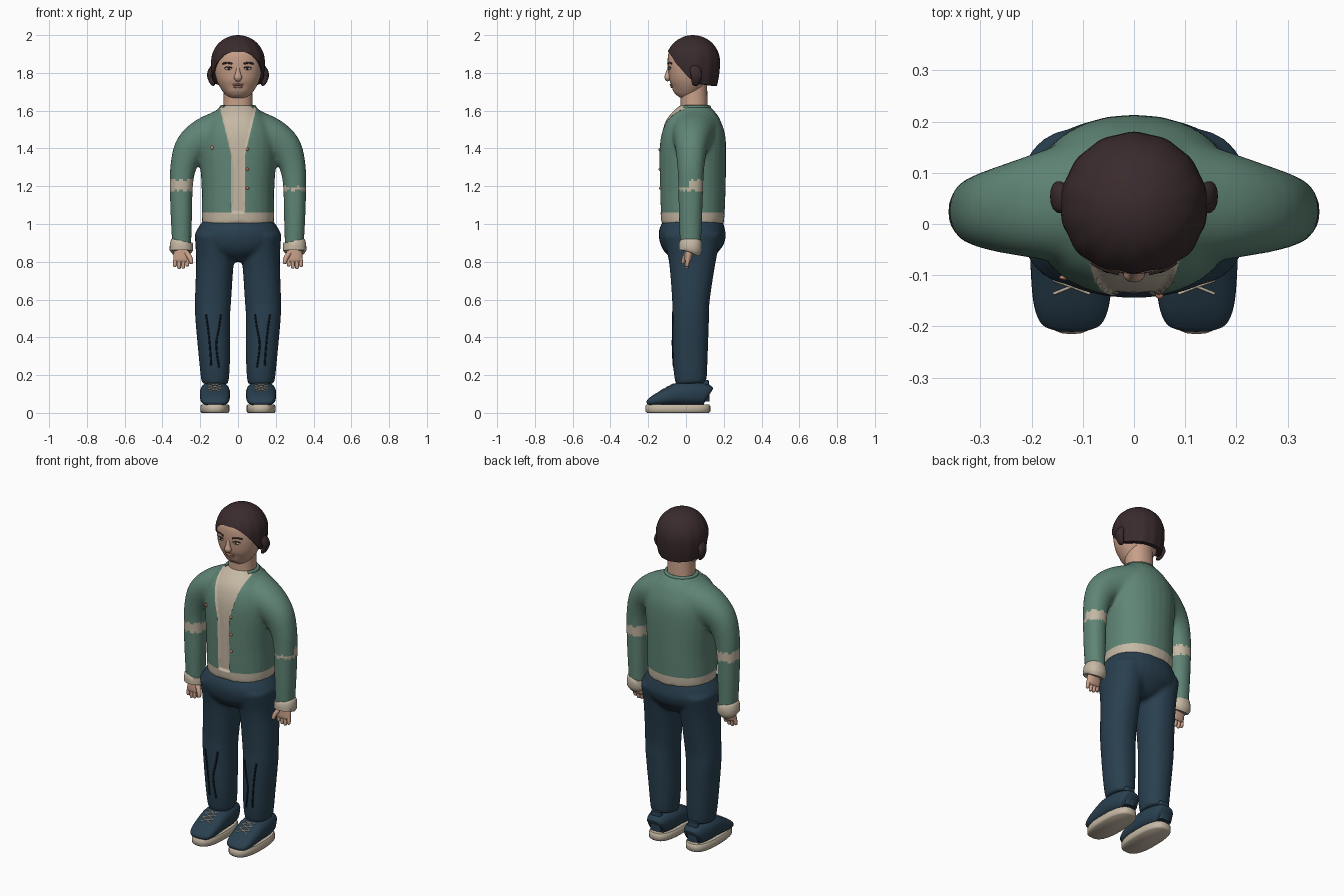
import bpy, bmesh, math, random
from mathutils import Vector, Matrix
from mathutils.bvhtree import BVHTree

random.seed(4)
cube = bpy.data.objects.get("Cube")
if cube:
    bpy.data.objects.remove(cube)


def material(name, *rgb):
    m = bpy.data.materials.new(name)
    m.use_nodes = True
    m.diffuse_color = (*rgb, 1)
    m.node_tree.nodes["Principled BSDF"].inputs["Base Color"].default_value = (*rgb, 1)
    return m


GREEN = material("jacket green", .115, .235, .18)
CREAM = material("cream", .56, .48, .37)
DENIM = material("dark denim", .022, .05, .078)
CREASE = material("crease dark", .006, .012, .02)
SKIN = material("skin", .58, .35, .25)
HAIR = material("dark brown hair", .042, .024, .026)
LIP = material("lip rose", .42, .2, .15)
DARK = material("eye dark", .015, .01, .01)
BUTTON = material("button orange", .55, .22, .14)
SIDES = (("left", 1), ("right", -1))


def finish(name, bm, mat, angle=50):
    bmesh.ops.recalc_face_normals(bm, faces=bm.faces)
    me = bpy.data.meshes.new(name)
    bm.to_mesh(me)
    bm.free()
    me.materials.append(mat)
    me.shade_smooth()
    me.set_sharp_from_angle(angle=math.radians(angle))
    ob = bpy.data.objects.new(name, me)
    bpy.context.collection.objects.link(ob)
    return ob


def smooth_rows(rows, steps):
    """Resample rows of numbers with a Catmull-Rom spline."""
    out, pts = [], [rows[0], *rows, rows[-1]]
    for a, b, c, d in zip(pts, pts[1:], pts[2:], pts[3:]):
        for k in range(steps):
            t = k / steps
            out.append([q + t / 2 * (r - p + t * (2*p - 5*q + 4*r - s + t * (3*(q - r) + s - p)))
                        for p, q, r, s in zip(a, b, c, d)])
    return out + [list(rows[-1])]


def loft(bm, rows, side=1, steps=4, power=2.2, n=28):
    """Sweep superellipse rings; each row is x, y, z, radius u, radius v."""
    rows = smooth_rows(rows, steps)
    centers = [Vector((r[0] * side, r[1], r[2])) for r in rows]
    rings = []
    for i, (c, r) in enumerate(zip(centers, rows)):
        t = (centers[min(i + 1, len(rows) - 1)] - centers[max(i - 1, 0)]).normalized()
        u = Vector((1, 0, 0)) if abs(t.y) > .7 else Vector((0, 1, 0)).cross(t).normalized()
        v = t.cross(u)
        ring = []
        for k in range(n):
            a = math.tau * k / n
            ca, sa = math.cos(a), math.sin(a)
            pu = math.copysign(abs(ca) ** (2 / power), ca) * r[3]
            pv = math.copysign(abs(sa) ** (2 / power), sa) * r[4]
            ring.append(bm.verts.new(c + u * pu + v * pv))
        rings.append(ring)
    for a, b in zip(rings, rings[1:]):
        for k in range(n):
            bm.faces.new((a[k], a[k - 1], b[k - 1], b[k]))
    bm.faces.new(rings[0])
    bm.faces.new(rings[-1])


def part(name, mat, rows, side=1, **kw):
    bm = bmesh.new()
    loft(bm, rows, side, **kw)
    return finish(name, bm, mat)


def ball(name, mat, loc, size):
    bm = bmesh.new()
    bmesh.ops.create_uvsphere(bm, u_segments=16, v_segments=10, radius=1,
                              matrix=Matrix.LocRotScale(Vector(loc), None, Vector(size)))
    return finish(name, bm, mat)


def cord(name, mat, pts, depth):
    cu = bpy.data.curves.new(name, 'CURVE')
    cu.dimensions, cu.bevel_depth, cu.bevel_resolution = '3D', depth, 2
    cu.use_fill_caps = True
    sp = cu.splines.new('POLY')
    sp.points.add(len(pts) - 1)
    for p, q in zip(sp.points, pts):
        p.co = (*q, 1)
    cu.materials.append(mat)
    ob = bpy.data.objects.new(name, cu)
    bpy.context.collection.objects.link(ob)


def surface(ob, point, direction):
    hit = BVHTree.FromPolygons([v.co for v in ob.data.vertices],
                               [p.vertices for p in ob.data.polygons]).ray_cast(Vector(point), Vector(direction))[0]
    return hit or Vector(point)


def front(ob, x, z):
    return surface(ob, (x, -1, z), (0, 1, 0))


def fuse(ob, iterations=5):
    """Blend overlapping volumes into one skin."""
    re = ob.modifiers.new("blend", 'REMESH')
    re.mode, re.voxel_size, re.use_smooth_shade = 'VOXEL', .011, True
    sm = ob.modifiers.new("soften", 'SMOOTH')
    sm.iterations = iterations
    me = bpy.data.meshes.new_from_object(ob.evaluated_get(bpy.context.evaluated_depsgraph_get()))
    ob.modifiers.clear()
    ob.data = me


# Jacket: torso and sleeves blended, then cut along the front opening and hem
bm = bmesh.new()
loft(bm, [(0, .035, 1.0, .19, .165), (0, .035, 1.06, .192, .17), (0, .035, 1.2, .193, .175),
          (0, .035, 1.4, .205, .178), (0, .037, 1.5, .19, .166), (0, .042, 1.57, .145, .135),
          (0, .045, 1.625, .09, .085)])
for _, s in SIDES:
    loft(bm, [(.09, .042, 1.475, .13, .13), (.18, .034, 1.455, .104, .105), (.25, .028, 1.40, .088, .085),
              (.288, .026, 1.31, .07, .072), (.3, .025, 1.2, .061, .066), (.3, .024, 1.05, .057, .062),
              (.298, .024, .88, .05, .055)], s)
jacket = finish("jacket", bm, GREEN)
fuse(jacket)
bm = bmesh.new()
bm.from_mesh(jacket.data)
cuts = [((0, 0, 1.06), (0, 0, 1))]
for s in (1, -1):
    cuts += [((s * .038, 0, 0), (1, 0, 0)), ((s * .038, 0, 1.37), (.23, 0, -s * .055))]
for co, no in cuts:
    bmesh.ops.bisect_plane(bm, geom=bm.verts[:] + bm.edges[:] + bm.faces[:], plane_co=co, plane_no=no)
shirt = set()
for f in bm.faces:
    x, y, z = f.calc_center_median()
    f.smooth = True
    opening = y < .0 and abs(x) < max(.038, .038 + (z - 1.37) * .24)
    low = 1.175 + random.uniform(-.006, .006)
    thin = x > 0 and y < .02
    high = (1.195 if thin else 1.235) + random.uniform(-.008, .008)
    armband = abs(x) > .225 and low < z < high
    hem = abs(x) < .225 and z < 1.06
    f.material_index = 1 if opening or armband or hem else 0
    if opening and z > 1.06:
        shirt.add(f)
sink = [v for v in bm.verts if all(f in shirt for f in v.link_faces)]
for v in sink:
    v.co.y += .008
bm.to_mesh(jacket.data)
bm.free()
jacket.data.materials.append(CREAM)
cord("collar", GREEN, [(.088 * math.sin(a), .042 - .08 * math.cos(a), 1.618)
                       for a in [.9 + k * (math.tau - 1.8) / 24 for k in range(25)]], .011)
for i, z in enumerate((1.395, 1.29, 1.19)):
    ball(f"button_{i + 1}", BUTTON, front(jacket, .05, z), (.008, .008, .008))
ball("chest_badge", BUTTON, front(jacket, -.135, 1.405), (.011, .005, .011))

# Trousers: hips and legs blended
bm = bmesh.new()
loft(bm, [(0, .035, 1.03, .175, .15), (0, .035, .99, .205, .168), (0, .033, .94, .228, .178),
          (0, .033, .88, .205, .162), (0, .035, .83, .12, .12), (0, .035, .8, .05, .07)])
for _, s in SIDES:
    loft(bm, [(.115, .033, .94, .115, .155), (.122, .033, .8, .1, .124), (.132, .026, .6, .096, .1),
              (.134, .024, .5, .092, .098), (.125, .022, .3, .083, .093), (.122, .024, .2, .076, .087),
              (.122, .026, .155, .07, .08)], s)
trousers = finish("trousers", bm, DENIM)
fuse(trousers, 4)
for side, s in SIDES:
    for i, line in enumerate(([(.09, .52), (.1, .45), (.115, .36), (.1, .24)],
                              [(.17, .52), (.158, .44), (.148, .34), (.142, .25)])):
        cord(f"{side}_shin_crease_{i + 1}", CREASE,
             [front(trousers, s * p[0], p[1]) for p in smooth_rows(line, 4)], .005)

for side, s in SIDES:
    # Shoes
    part(side + "_sole", CREAM, [(.122, -.043, 0, .07, .163), (.122, -.043, .008, .077, .172),
                                 (.122, -.043, .036, .077, .172), (.122, -.043, .045, .071, .165)],
         s, steps=1, power=2.6, n=40)
    shoe = part(side + "_shoe", DENIM, [
        (.122, .12, .09, .045, .045), (.122, .1, .098, .062, .058), (.122, .03, .102, .077, .065),
        (.122, -.04, .099, .08, .061), (.122, -.1, .084, .079, .047), (.122, -.16, .067, .073, .032),
        (.122, -.195, .055, .058, .018), (.122, -.207, .05, .03, .008)], s, power=2.5)
    part(side + "_heel_tab", DENIM, [(.122, .098, .06, .034, .026), (.122, .1, .12, .034, .024),
                                     (.122, .104, .175, .03, .016)], s, power=4)
    for i, y in enumerate((-.06, -.085, -.11)):
        for d in (1, -1):
            row = [(d * -.035, y), (0, y - .012), (d * .035, y - .026)]
            cord(f"{side}_lace_{i + 1}_{'a' if d > 0 else 'b'}", CREAM,
                 [surface(shoe, (s * .122 + a, b, 1), (0, 0, -1)) for a, b in smooth_rows(row, 3)], .003)

    # Cuffs and hands
    part(side + "_cuff", CREAM, [(.298, .024, .91, .05, .052), (.299, .024, .905, .059, .06),
                                 (.3, .024, .86, .062, .061), (.3, .022, .85, .05, .05)], s, steps=2)
    part(side + "_palm", SKIN, [(.3, .02, .875, .032, .026), (.298, .015, .845, .043, .022),
                                (.298, .01, .81, .043, .018), (.298, .008, .798, .036, .012)], s)
    for i in range(4):
        x, drop = .266 + i * .0215, (.775, .764, .762, .772)[i]
        part(f"{side}_finger_{i + 1}", SKIN, [(x, .01, .82, .011, .012), (x * 1.01, .006, .79, .0105, .011),
                                              (x * 1.01, .004, drop + .005, .009, .009),
                                              (x * 1.01, .004, drop, .004, .004)], s, n=10)
    part(side + "_thumb", SKIN, [(.275, .008, .85, .014, .015), (.254, -.008, .82, .013, .013),
                                 (.247, -.016, .795, .01, .01), (.246, -.017, .788, .004, .004)], s, n=10)

# Neck, head and face
part("neck", SKIN, [(0, .044, 1.56, .085, .075), (0, .043, 1.63, .077, .072), (0, .04, 1.78, .076, .07)])
head = part("head", SKIN, [(0, -.035, 1.672, .025, .025), (0, -.027, 1.685, .055, .05),
                           (0, -.008, 1.72, .09, .083), (0, .008, 1.77, .116, .103),
                           (0, .022, 1.84, .127, .121), (0, .03, 1.91, .118, .116),
                           (0, .036, 1.97, .06, .06)], n=40)
part("nose", SKIN, [(0, -.08, 1.84, .01, .012), (0, -.09, 1.8, .013, .017),
                    (0, -.094, 1.775, .022, .02), (0, -.088, 1.76, .012, .012)], n=16)
for i, (z, h) in enumerate(((1.737, .006), (1.726, .007))):
    ball(("upper_lip", "lower_lip")[i], LIP, front(head, 0, z), (.03 - i * .005, .009, h))
for side, s in SIDES:
    spot = front(head, s * .05, 1.822)
    ball(side + "_eye", CREAM, spot, (.019, .006, .008))
    ball(side + "_iris", DARK, spot + Vector((0, -.003, 0)), (.008, .005, .007))
    for name, z, x0, x1, d in (("brow", 1.851, .03, .082, .005), ("eyelid", 1.829, .03, .072, .003)):
        arc = [(x0, z - .003), ((x0 + x1) / 2, z + .003), (x1, z - .003)]
        cord(f"{side}_{name}", HAIR, [front(head, s * a, b) for a, b in smooth_rows(arc, 3)], d)
    # Swept side locks
    part(side + "_hair_lock", HAIR, [(.125, .04, 1.84, .012, .02), (.142, .05, 1.81, .017, .03),
                                     (.148, .055, 1.78, .015, .028), (.135, .05, 1.745, .012, .02),
                                     (.125, .048, 1.735, .005, .01)], s, n=14)

# Hair: a bob whose lower edge rises over the forehead
EDGE = smooth_rows([(0, 1.912), (.4, 1.905), (.76, 1.87), (1.1, 1.82), (1.6, 1.755),
                    (2.2, 1.737), (math.pi, 1.73)], 6)


def hairline(a):
    for (a0, z0), (a1, z1) in zip(EDGE, EDGE[1:]):
        if a <= a1:
            return z0 + (z1 - z0) * (a - a0) / (a1 - a0)
    return EDGE[-1][1]


bm = bmesh.new()
crown = bm.verts.new((0, .037, 2))
N, ROWS = 84, 16
columns = []
for k in range(N):
    a = math.tau * k / N
    bottom, col = hairline(min(a, math.tau - a)), []
    for j in range(1, ROWS + 3):
        t = min(j / ROWS, 1)
        z = 2 - (2 - bottom) * (1 - math.cos(t * math.pi / 2))
        d = z - 1.86
        r = math.sqrt(max(0, 1 - (d / .14) ** 2)) if d > 0 else 1 - 7 * d * d
        r *= 1 + .012 * t * math.cos(14 * a)
        r *= 1 - .1 * max(0, j - ROWS)
        col.append(bm.verts.new((.143 * r * math.sin(a), .037 - .142 * r * math.cos(a), z)))
    columns.append(col)
for k in range(N):
    a, b = columns[k - 1], columns[k]
    bm.faces.new((crown, a[0], b[0]))
    for j in range(ROWS + 1):
        bm.faces.new((a[j], a[j + 1], b[j + 1], b[j]))
finish("hair", bm, HAIR)
